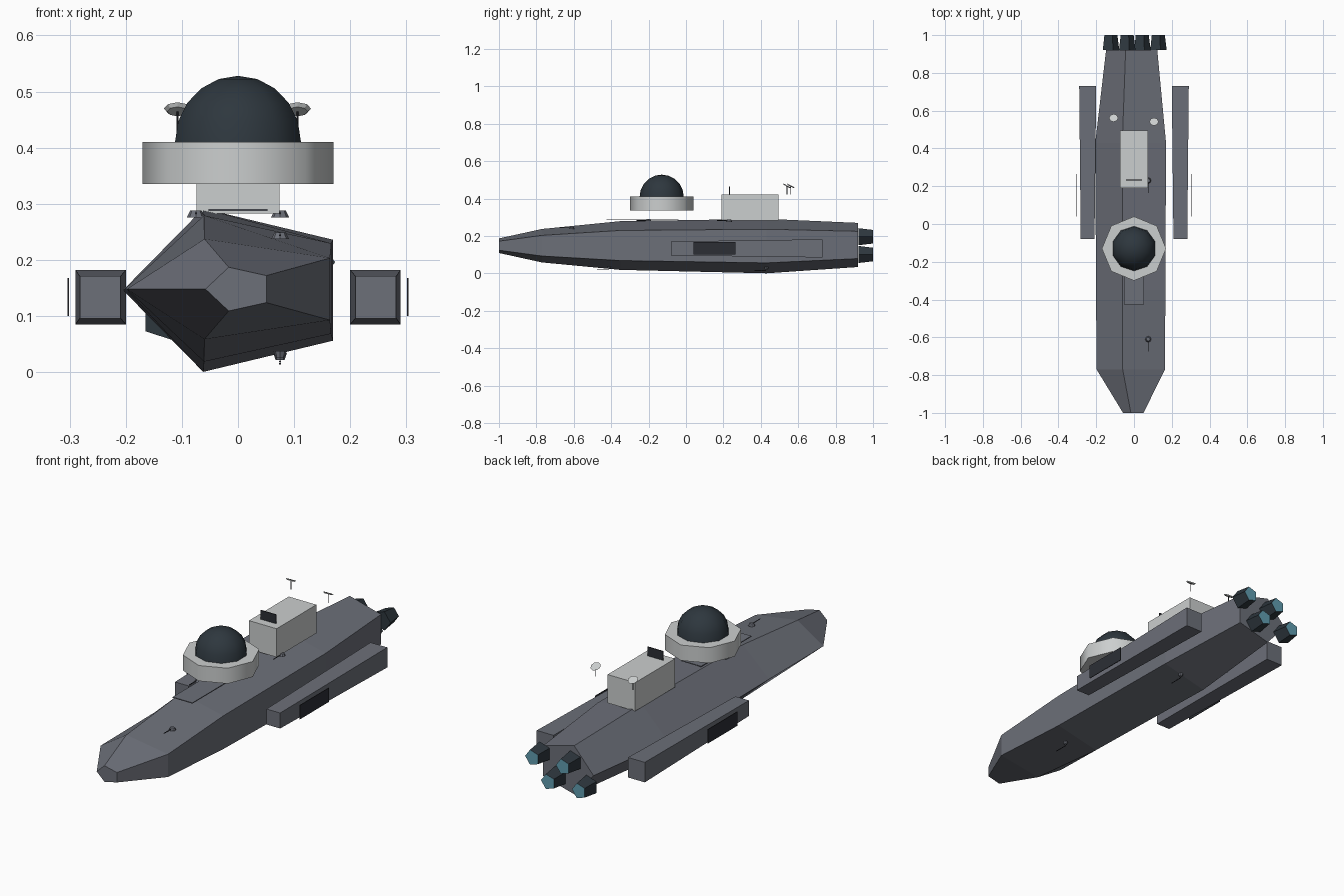
import bpy, bmesh, math
from mathutils import Matrix, Vector

cube = bpy.data.objects.get("Cube")
if cube:
    bpy.data.objects.remove(cube, do_unlink=True)


def material(name, rgb):
    m = bpy.data.materials.new(name)
    m.use_nodes = True
    colour = (*rgb, 1)
    m.diffuse_color = colour
    m.node_tree.nodes["Principled BSDF"].inputs["Base Color"].default_value = colour
    return m


HULL = material("hull grey", (0.15, 0.16, 0.19))
LIGHT = material("light grey", (0.6, 0.62, 0.62))
DARK = material("dark slate", (0.027, 0.038, 0.048))
PANEL = material("panel black", (0.025, 0.028, 0.036))
GLOW = material("engine teal", (0.12, 0.34, 0.44))


def finish(name, bm, *mats, smooth=None):
    bmesh.ops.recalc_face_normals(bm, faces=bm.faces)
    me = bpy.data.meshes.new(name)
    bm.to_mesh(me)
    bm.free()
    ob = bpy.data.objects.new(name, me)
    bpy.context.collection.objects.link(ob)
    for m in mats:
        me.materials.append(m)
    if smooth:
        bpy.ops.object.select_all(action='DESELECT')
        bpy.context.view_layer.objects.active = ob
        ob.select_set(True)
        bpy.ops.object.shade_smooth_by_angle(angle=math.radians(smooth))
    return ob


def loft(bm, rings):
    """Skin a row of equal point rings and cap both ends."""
    rows = [[bm.verts.new(p) for p in ring] for ring in rings]
    n = len(rows[0])
    for a, b in zip(rows, rows[1:]):
        for i in range(n):
            j = (i + 1) % n
            bm.faces.new((a[i], a[j], b[j], b[i]))
    bm.faces.new(rows[0])
    return bm.faces.new(rows[-1])


def pentagon(cx, y, cz, rx, rz, start=0.0):
    angles = [start + i * math.tau / 5 for i in range(5)]
    return [(cx + rx * math.cos(a), y, cz + rz * math.sin(a)) for a in angles]


def rect(x0, x1, y, z0, z1):
    return [(x0, y, z0), (x1, y, z0), (x1, y, z1), (x0, y, z1)]


def box(name, x, y, z, mat):
    bm = bmesh.new()
    loft(bm, [rect(*x, yy, *z) for yy in y])
    return finish(name, bm, mat)


def cone(bm, sides, r1, r2, depth, matrix):
    bmesh.ops.create_cone(bm, cap_ends=True, segments=sides, radius1=r1,
                          radius2=r2, depth=depth, matrix=matrix)


# Five-sided hull, one corner pointing to -x
stations = [(-1, 0.06, 0.041, 0.148), (-0.77, 0.2, 0.094, 0.148),
            (-0.35, 0.203, 0.137, 0.149), (0.43, 0.207, 0.153, 0.146),
            (0.92, 0.15, 0.124, 0.152)]
bm = bmesh.new()
loft(bm, [pentagon(0.002, y, cz, rx, rz, math.pi) for y, rx, rz, cz in stations])
finish("hull", bm, HULL)

# Four engines in two staggered rows, glowing at the rear
for row, z, xs in (("upper", 0.196, (0.125, -0.04)), ("lower", 0.101, (0.04, -0.126))):
    for i, x in enumerate(xs):
        bm = bmesh.new()
        end = loft(bm, [pentagon(x, 0.922, z, 0.048, 0.048),
                        pentagon(x, 1, z, 0.038, 0.038)])
        end.material_index = 1
        finish(f"{row}_engine_{i + 1}", bm, DARK, GLOW)

# Tapered side pods with a dark panel floating outside each
for side, s in (("left", 1), ("right", -1)):
    bm = bmesh.new()
    loft(bm, [rect(s * 0.209, s * 0.282, -0.08, 0.096, 0.171),
              rect(s * 0.2, s * 0.29, 0.73, 0.085, 0.182)])
    finish(f"{side}_pod", bm, HULL)
    box(f"{side}_pod_panel", (s * 0.301, s * 0.304), (0.04, 0.265), (0.1, 0.168), PANEL)

# Bridge block, its screen and the deck plate
box("bridge_block", (-0.074, 0.074), (0.19, 0.495), (0.283, 0.421), LIGHT)
box("bridge_screen", (-0.042, 0.042), (0.231, 0.235), (0.415, 0.465), PANEL)
box("deck_plate", (-0.053, 0.053), (-0.425, -0.04), (0.287, 0.291), HULL)

# Octagonal ring with the dome on it
centre = Vector((0, -0.13, 0.41))
bm = bmesh.new()
cone(bm, 8, 0.17, 0.17, 0.075, Matrix.Translation(centre - Vector((0, 0, 0.0375))))
finish("dome_base", bm, LIGHT, smooth=60)
bm = bmesh.new()
bmesh.ops.create_uvsphere(bm, u_segments=10, v_segments=10, radius=0.118)
bmesh.ops.bisect_plane(bm, geom=bm.verts[:] + bm.edges[:] + bm.faces[:],
                       plane_co=(0, 0, 0), plane_no=(0, 0, 1), clear_inner=True)
bmesh.ops.translate(bm, verts=bm.verts, vec=centre)
finish("dome", bm, DARK, smooth=50)

# Tilted dishes on thin stems
for side, x, y in (("left", 0.106, 0.54), ("right", -0.108, 0.56)):
    bm = bmesh.new()
    tilt = Matrix.Translation((x, y, 0.467)) @ Matrix.Rotation(math.radians(-28), 4, 'X')
    cone(bm, 8, 0.018, 0.024, 0.006, tilt)
    finish(f"{side}_dish", bm, LIGHT)
    bm = bmesh.new()
    cone(bm, 6, 0.002, 0.002, 0.044, Matrix.Translation((x, y, 0.443)))
    finish(f"{side}_dish_stem", bm, PANEL)

# Small gun turrets, two of them under the hull
turrets = [(0.075, -0.61, 0.237, 1), (0.075, 0.23, 0.276, 1), (-0.075, -0.2, 0.276, 1),
           (0.075, -0.41, 0.026, -1), (0.075, 0.43, 0.022, -1)]
for i, (x, y, z, up) in enumerate(turrets):
    bm = bmesh.new()
    r1, r2 = (0.016, 0.01) if up > 0 else (0.008, 0.012)
    cone(bm, 8, r1, r2, 0.012, Matrix.Translation((x, y, z + 0.006)))
    finish(f"turret_{i + 1}", bm, HULL)
    bm = bmesh.new()
    at = Matrix.Translation((x, y - 0.033, z + up * 0.007))
    cone(bm, 6, 0.002, 0.002, 0.064, at @ Matrix.Rotation(math.pi / 2, 4, 'X'))
    finish(f"turret_barrel_{i + 1}", bm, PANEL)
